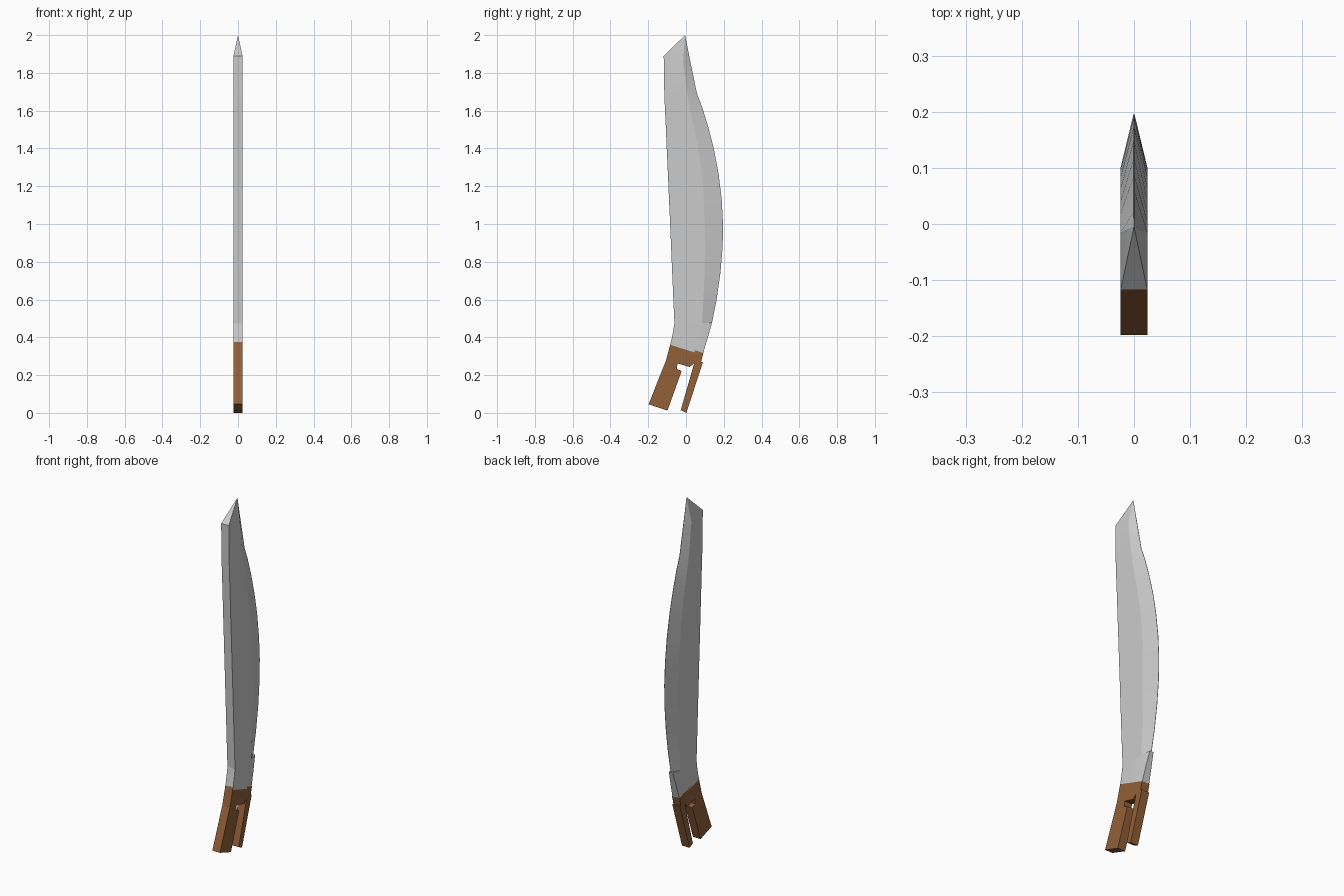
import bpy, bmesh, math

if "Cube" in bpy.data.objects:
    bpy.data.objects.remove(bpy.data.objects["Cube"])

HALF = 0.024  # half thickness of the whole knife


def finish(name, bm, mat=None, smooth=False):
    bmesh.ops.recalc_face_normals(bm, faces=bm.faces)
    mesh = bpy.data.meshes.new(name)
    bm.to_mesh(mesh)
    bm.free()
    ob = bpy.data.objects.new(name, mesh)
    bpy.context.collection.objects.link(ob)
    if mat:
        mesh.materials.append(mat)
    if smooth:
        bpy.ops.object.select_all(action='DESELECT')
        ob.select_set(True)
        bpy.context.view_layer.objects.active = ob
        bpy.ops.object.shade_smooth_by_angle(angle=math.radians(12))
    return ob


def slab(name, profile, mat=None):
    """Extrude a (y, z) outline across the thickness."""
    bm = bmesh.new()
    a = [bm.verts.new((-HALF, y, z)) for y, z in profile]
    b = [bm.verts.new((HALF, y, z)) for y, z in profile]
    bm.faces.new(a)
    bm.faces.new(b[::-1])
    for i in range(len(a)):
        j = (i + 1) % len(a)
        bm.faces.new((a[i], b[i], b[j], a[j]))
    return finish(name, bm, mat)


def wedge(name, stations, tip=None):
    """Loft sections given as spine, ridge and edge points plus edge half width."""
    bm = bmesh.new()
    rings = []
    for (sy, sz), (ry, rz), (ey, ez), w in stations:
        pts = [(-HALF, sy, sz), (-HALF, ry, rz), (-w, ey, ez),
               (w, ey, ez), (HALF, ry, rz), (HALF, sy, sz)]
        rings.append([bm.verts.new(p) for p in pts])
    for a, b in zip(rings, rings[1:]):
        for i in range(6):
            j = (i + 1) % 6
            bm.faces.new((a[i], a[j], b[j], b[i]))
    bm.faces.new(rings[0])
    last = rings[-1]
    if tip:
        t = bm.verts.new((0, *tip))
        for i in range(6):
            bm.faces.new((last[i], last[(i + 1) % 6], t))
    else:
        bm.faces.new(last[::-1])
    return finish(name, bm, smooth=True)


brown = bpy.data.materials.new("brown_grip")
brown.diffuse_color = (0.29, 0.115, 0.04, 1)
brown.use_nodes = True
brown.node_tree.nodes["Principled BSDF"].inputs["Base Color"].default_value = brown.diffuse_color

# Curved blade: straight spine, bellied cutting edge, pointed tip
E = 0.0008
wedge("blade", [
    ((-0.061, 0.47), (0.085, 0.47), (0.137, 0.475), E),
    ((-0.067, 0.60), (0.092, 0.60), (0.162, 0.60), E),
    ((-0.073, 0.74), (0.098, 0.74), (0.182, 0.74), E),
    ((-0.079, 0.88), (0.100, 0.88), (0.194, 0.88), E),
    ((-0.084, 1.00), (0.100, 1.00), (0.196, 1.00), E),
    ((-0.090, 1.13), (0.095, 1.13), (0.189, 1.13), E),
    ((-0.096, 1.27), (0.083, 1.27), (0.172, 1.27), E),
    ((-0.102, 1.40), (0.063, 1.40), (0.147, 1.40), E),
    ((-0.107, 1.52), (0.040, 1.52), (0.116, 1.52), E),
    ((-0.112, 1.62), (0.018, 1.62), (0.085, 1.62), E),
    ((-0.115, 1.70), (0.004, 1.70), (0.058, 1.69), E),
    ((-0.118, 1.89), (-0.015, 1.86), (0.021, 1.87), E),
], tip=(-0.005, 2.0))

# Blunt blade base between the grip and the sharpened edge
wedge("blade_base", [
    ((-0.082, 0.36), (0.045, 0.32), (0.088, 0.305), 0.023),
    ((-0.070, 0.42), (0.070, 0.40), (0.114, 0.395), 0.018),
    ((-0.061, 0.475), (0.085, 0.475), (0.138, 0.478), 0.012),
])

# Collar joining the two grip prongs to the blade
slab("grip_collar", [(-0.080, 0.375), (0.092, 0.317), (0.078, 0.262), (0.045, 0.265),
                     (0.020, 0.243), (-0.045, 0.262), (-0.108, 0.270)], brown)

# Wide front prong and narrow rear prong
slab("grip_front_prong", [(-0.108, 0.272), (-0.045, 0.264), (-0.048, 0.232),
                          (-0.023, 0.222), (-0.098, 0.012), (-0.198, 0.046)], brown)
slab("grip_rear_prong", [(0.045, 0.268), (0.090, 0.270), (0.002, 0.0), (-0.028, 0.014)], brown)
